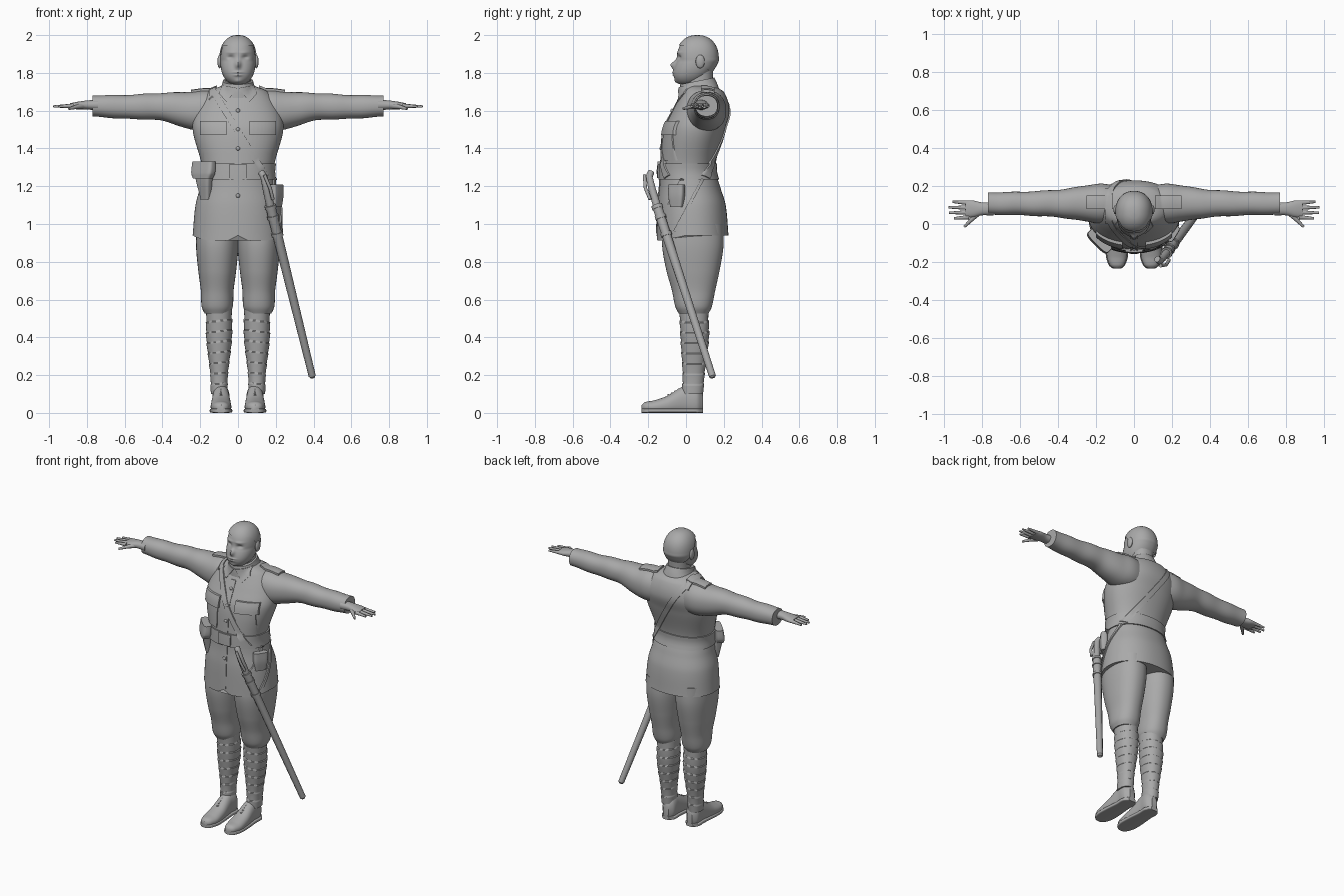
import bpy, bmesh, math
from mathutils import Vector
from mathutils.bvhtree import BVHTree

cube = bpy.data.objects.get("Cube")
if cube:
    bpy.data.objects.remove(cube)

colour = (.4, .4, .4, 1)
grey = bpy.data.materials.new("plain_grey")
grey.use_nodes = True
grey.diffuse_color = colour
grey.node_tree.nodes["Principled BSDF"].inputs["Base Color"].default_value = colour
made, solids = [], []
SIDES = (("left", 1), ("right", -1))
FRONT, BACK, UP, LEFT = Vector((0, -1, 0)), Vector((0, 1, 0)), Vector((0, 0, 1)), Vector((1, 0, 0))


def register(name, mesh):
    mesh.materials.append(grey)
    part = bpy.data.objects.new(name, mesh)
    bpy.context.collection.objects.link(part)
    made.append(part)
    return part


def finish(name, bm, solid=False):
    bmesh.ops.recalc_face_normals(bm, faces=bm.faces)
    if solid:
        solids.append(BVHTree.FromBMesh(bm))
    mesh = bpy.data.meshes.new(name)
    bm.to_mesh(mesh)
    bm.free()
    return register(name, mesh)


def skin_rows(bm, rows, closed):
    """Join neighbouring rows of vertices, leaving gaps where one is missing."""
    for row, following in zip(rows, rows[1:]):
        count = len(row)
        for j in range(count if closed else count - 1):
            k = (j + 1) % count
            quad = (row[j], row[k], following[k], following[j])
            if all(quad):
                bm.faces.new(quad)


def sample(rings, t):
    """Smooth interpolation between cross-sections."""
    last = len(rings) - 1
    i = 0
    while i < last - 1 and t > rings[i + 1][0]:
        i += 1
    before, start, end, after = rings[max(i - 1, 0)], rings[i], rings[i + 1], rings[min(i + 2, last)]
    span = end[0] - start[0]
    u = (t - start[0]) / span
    ease = u * u * (3 - 2 * u)
    out = []
    for p, a, b, q in list(zip(before, start, end, after))[1:]:
        slope_in = (b - p) / (end[0] - before[0]) * span
        slope_out = (q - a) / (after[0] - start[0]) * span
        out.append(a + (b - a) * ease + u * (1 - u) * ((1 - u) * slope_in - u * slope_out))
    return out


def loft(name, rings, axis="z", at=0, side=1, count=48, steps=48, power=2.2, warp=None, solid=False, keep=None):
    """Rings are (position, centre, half width, half depth); 'at' is the fixed centre."""
    bm, rows = bmesh.new(), []
    first, last = rings[0][0], rings[-1][0]
    for s in range(steps + 1):
        t = first + (last - first) * s / steps
        centre, wide, deep = sample(rings, t)
        row = []
        for j in range(count):
            c, d = math.cos(math.tau * j / count), math.sin(math.tau * j / count)
            u = at + wide * math.copysign(abs(c) ** (2 / power), c)
            v = centre + deep * math.copysign(abs(d) ** (2 / power), d)
            p = Vector({"z": (u, v, t), "x": (t, u, v), "y": (u, t, v)}[axis])
            p = warp(p) if warp else p
            p.x *= side
            row.append(bm.verts.new(p))
        rows.append(row)
    skin_rows(bm, rows, True)
    bm.faces.new(rows[0])
    bm.faces.new(rows[-1])
    if keep:
        gone = [f for f in bm.faces if not keep(f.calc_center_median())]
        bmesh.ops.delete(bm, geom=gone, context="FACES")
    return finish(name, bm, solid)


def tube(name, points, radius, taper=0, side=1):
    curve = bpy.data.curves.new(name + "_path", "CURVE")
    curve.dimensions, curve.bevel_depth, curve.bevel_resolution = "3D", radius, 3
    curve.use_fill_caps = True
    spline = curve.splines.new("POLY")
    spline.points.add(len(points) - 1)
    for i, (knot, p) in enumerate(zip(spline.points, points)):
        knot.co = (p[0] * side, p[1], p[2], 1)
        knot.radius = 1 - taper * i / (len(points) - 1)
    helper = bpy.data.objects.new(name + "_path", curve)
    bpy.context.collection.objects.link(helper)
    bpy.context.view_layer.update()
    mesh = bpy.data.meshes.new_from_object(helper.evaluated_get(bpy.context.evaluated_depsgraph_get()))
    bpy.data.objects.remove(helper)
    return register(name, mesh)


def ball(name, location, scale):
    bm = bmesh.new()
    bmesh.ops.create_uvsphere(bm, u_segments=16, v_segments=12, radius=1)
    part = finish(name, bm)
    part.location, part.scale = location, scale


def patch(name, corners, out, thick=.008, along=24, across=4):
    """Cloth panel laid on the clothing by projecting a quad against 'out'."""
    a, b, c, d = (Vector(p) for p in corners)
    bm, rows = bmesh.new(), []
    for i in range(along + 1):
        row = []
        for j in range(across + 1):
            p = a.lerp(b, i / along).lerp(d.lerp(c, i / along), j / across)
            hits = [hit for hit in (s.ray_cast(p + out * 3, -out)[0] for s in solids) if hit]
            outer = max(hits, key=lambda hit: hit.dot(out)) if hits else None
            row.append(bm.verts.new(outer + out * thick) if outer else None)
        rows.append(row)
    skin_rows(bm, rows, False)
    grown = bmesh.ops.extrude_face_region(bm, geom=list(bm.faces), use_keep_orig=True)["geom"]
    back = [v for v in grown if isinstance(v, bmesh.types.BMVert)]
    bmesh.ops.translate(bm, verts=back, vec=-out * (thick + .008))
    finish(name, bm)


def band(name, start, end, width, out, thick=.008):
    start, end = Vector(start), Vector(end)
    half = (end - start).cross(out).normalized() * width / 2
    patch(name, (start - half, end - half, end + half, start + half), out, thick)


def panel(name, left, right, low, high, out, thick, side):
    corners = [(left, low), (right, low), (right, high), (left, high)]
    patch(name, [(x * side, w, 0) if out == UP else (x * side, 0, w) for x, w in corners], out, thick)


# Jacket with a flared skirt that dips at the front hem
def dip_hem(p):
    if p.z < 1.05 and p.y < 0:
        p.z -= (1.05 - p.z) * min(1, -p.y * 8) * min(1, abs(p.x) * 20) / 4
    return p


jacket = [(.94, .035, .24, .19), (1.1, .03, .225, .18), (1.2, .02, .2, .16), (1.3, .01, .19, .145),
          (1.5, .045, .24, .16), (1.6, .08, .225, .15), (1.7, .09, .16, .11), (1.73, .07, .09, .08)]
loft("jacket", jacket, count=64, steps=60, warp=dip_hem, solid=True)
band("upper_placket", (0, 0, 1.65), (0, 0, 1.32), .035, FRONT, .004)
band("lower_placket", (0, 0, 1.24), (0, 0, .95), .035, FRONT, .004)
for height in (1.6, 1.5, 1.4, 1.15):
    centre, wide, deep = sample(jacket, height)
    ball("jacket_button", (0, centre - deep - .004, height), (.011, .008, .011))

# Belt follows the jacket waist
belt = []
for height in (1.235, 1.28, 1.32):
    centre, wide, deep = sample(jacket, height)
    belt.append((height, centre, wide + .008, deep + .008))
loft("belt", belt, count=64, steps=4, solid=True)
band("belt_buckle", (-.045, 0, 1.28), (.045, 0, 1.28), .075, FRONT)


# Sleeves with soft folds
def folds(p):
    axis = Vector((p.x, .11, 1.62))
    return axis + (p - axis) * (1 + .025 * math.sin(p.x * 38 + p.y * 14) * min(1, max(0, p.x * 5 - 1)))


sleeve = [(.08, 1.6, .09, .1), (.17, 1.6, .105, .108), (.25, 1.6, .095, .1), (.4, 1.62, .073, .074),
          (.6, 1.62, .062, .063), (.77, 1.625, .059, .056)]
for label, side in SIDES:
    loft(label + "_sleeve", sleeve, "x", .108, side, warp=folds, solid=True)

# Hands with tapered fingers
palm = [(.74, 1.63, .036, .028), (.8, 1.63, .034, .024), (.85, 1.627, .044, .02), (.89, 1.625, .044, .014)]
for label, side in SIDES:
    loft(label + "_palm", palm, "x", .08, side)
    for i, finger in enumerate(("index", "middle", "ring", "little")):
        y, tip = .036 + .025 * i, .98 - .012 * (i - 1.6) ** 2
        spread = Vector((0, .004 * (i - 1.5), -.004))
        base, end = Vector((.87, y, 1.626)), Vector((tip, y, 1.626)) + spread
        points = [base.lerp(end, step / 4) for step in range(5)]
        tube(f"{label}_{finger}_finger", points, .0125, .5, side)
    tube(label + "_thumb", [(.82, .06, 1.625), (.855, .025, 1.62), (.895, -.015, 1.61)], .016, .6, side)

# Face features: x, height, spread across, spread up, push forward
features = [(0, 1.845, .014, .022, .026), (.038, 1.882, .018, .011, -.012), (.035, 1.908, .025, .008, .005),
            (0, 1.803, .024, .006, .008), (0, 1.788, .02, .006, .007), (0, 1.753, .022, .013, .008)]


def face(p):
    if p.y < .04:
        for x, z, across, up, push in features:
            p.y -= push * math.exp(-((abs(p.x) - x) / across) ** 2 - ((p.z - z) / up) ** 2)
    return p


def skull(grow):
    """Egg shape whose lower half slides forward to the chin."""
    rings = []
    for i in range(-12, 13):
        t = math.sin(math.pi * i / 24)
        size = max(.02, math.sqrt(1 - abs(t) ** 2.5))
        rings.append((1.865 + .132 * t + grow * max(t, 0) / 2, .06 + .055 * min(t, 0),
                      .093 * size + grow, .108 * size + grow))
    return rings


def hair_area(c):
    return c.z > 1.81 and c.z > 1.945 - 1.2 * max(0, c.y - .01)


loft("head", skull(0), count=96, steps=96, warp=face)
loft("hair", skull(.006), count=96, steps=96, keep=hair_area)
loft("neck", [(1.66, .08, .075, .078), (1.74, .07, .068, .072), (1.83, .075, .07, .07)])
for label, side in SIDES:
    ball(label + "_ear", (.097 * side, .075, 1.86), (.012, .024, .036))


# Fold-over collar, lower at the front, with points
def tilt(p):
    p.z += (p.y - .1) / 5
    return p


loft("collar", [(1.695, .07, .108, .107), (1.73, .065, .09, .1), (1.765, .06, .08, .09)], warp=tilt, solid=True)
for label, side in SIDES:
    point = [(.004, 1.72), (.085, 1.735), (.1, 1.69), (.06, 1.645)]
    patch(label + "_collar_point", [(x * side, 0, z) for x, z in point], FRONT)

    # Shoulder boards and chest pockets
    panel(label + "_shoulder_board", .11, .25, .08, .15, UP, .012, side)
    panel(label + "_pocket", .07, .185, 1.335, 1.48, FRONT, .006, side)
    panel(label + "_pocket_flap", .06, .2, 1.47, 1.545, FRONT, .016, side)

# Cross strap over the right shoulder and slings at the left hip
band("front_cross_strap", (-.13, 0, 1.7), (.15, 0, 1.25), .034, FRONT)
band("back_cross_strap", (-.13, 0, 1.7), (.17, 0, 1.25), .034, BACK)
band("shoulder_strap", (-.135, 0, 0), (-.135, .19, 0), .036, UP)
band("rear_sword_sling", (0, .09, 1.24), (0, -.06, .96), .016, LEFT)
band("front_sword_sling", (0, -.02, 1.24), (0, -.09, 1.1), .02, LEFT)


# Holster on the right hip, pouch on the left
def carry(part, location, turn):
    part.location, part.rotation_euler.z = location, math.radians(turn)


holster = [(-.11, .015, .028, .018), (0, 0, .05, .024), (.08, 0, .068, .026)]
flap = [(0, -.008, .06, .026), (.03, -.006, .074, .029), (.09, 0, .074, .026)]
pouch = [(-.06, 0, .035, .016), (0, 0, .045, .022), (.06, 0, .045, .02)]
carry(loft("holster", holster, power=4), (-.18, -.088, 1.24), -45)
carry(loft("holster_flap", flap, power=4), (-.18, -.088, 1.24), -45)
carry(loft("hip_pouch", pouch, power=4), (.205, -.05, 1.15), 58)

# Sword in its scabbard
throat, tip = Vector((.17, -.155, 1.1)), Vector((.393, .14, .195))
tube("scabbard", [throat.lerp(tip, i / 8) for i in range(9)], .027, .3)
tube("scabbard_tip", [tip, tip.lerp(throat, -.01)], .019, .4)
tube("sword_grip", [throat, (.152, -.178, 1.18), (.137, -.195, 1.25), (.122, -.185, 1.275)], .022, .2)
tube("sword_guard", [(.185, -.19, 1.13), (.17, -.215, 1.19), (.14, -.22, 1.26)], .009)
for name, place in (("throat_collar", 0), ("upper_ring", .06), ("lower_ring", .16)):
    tube(name, [throat.lerp(tip, place), throat.lerp(tip, place + .02)], .031)


# Legs: breeches gathered under the knee, wrapped calves and laced boots
def wraps(p):
    axis = Vector((.1, .04, p.z))
    return axis + (p - axis) * (1 + .07 * ((p.z + p.x / 8) * 18 % 1))


def ground(p):
    p.z = max(p.z, .004)
    return p


breeches = [(.525, .04, .066, .078), (.56, .04, .082, .096), (.65, .04, .087, .115), (.75, .037, .1, .14),
            (.88, .036, .112, .162), (1, .036, .11, .16)]
calf = [(.1, .035, .043, .055), (.2, .04, .045, .056), (.4, .046, .066, .073), (.56, .04, .064, .073)]
boot = [(-.235, .026, .017, .015), (-.22, .03, .036, .026), (-.17, .03, .053, .036), (-.1, .04, .053, .05),
        (0, .068, .045, .08), (.06, .066, .044, .08), (.09, .055, .02, .045)]
sole = [(y, .012, wide + .005, .012) for y, centre, wide, deep in boot]
for label, side in SIDES:
    loft(label + "_breeches_leg", breeches, "z", .11, side)
    loft(label + "_leg_wrap", calf, "z", .1, side, steps=100, warp=wraps)
    loft(label + "_boot", boot, "y", .09, side, warp=ground)
    loft(label + "_sole", sole, "y", .09, side, power=5)
    for i in range(5):
        middle = Vector((.09, -.094 + .018 * i, .095 + .0095 * i))
        ends = [middle + Vector((x, .012, -.015)) for x in (-.025, .025)]
        tube(label + "_boot_lace", [ends[0], middle, ends[1]], .005, 0, side)

# Smooth shading with crisp edges
bpy.ops.object.select_all(action="DESELECT")
for part in made:
    part.select_set(True)
bpy.context.view_layer.objects.active = made[0]
bpy.ops.object.shade_smooth_by_angle(angle=math.radians(40))
